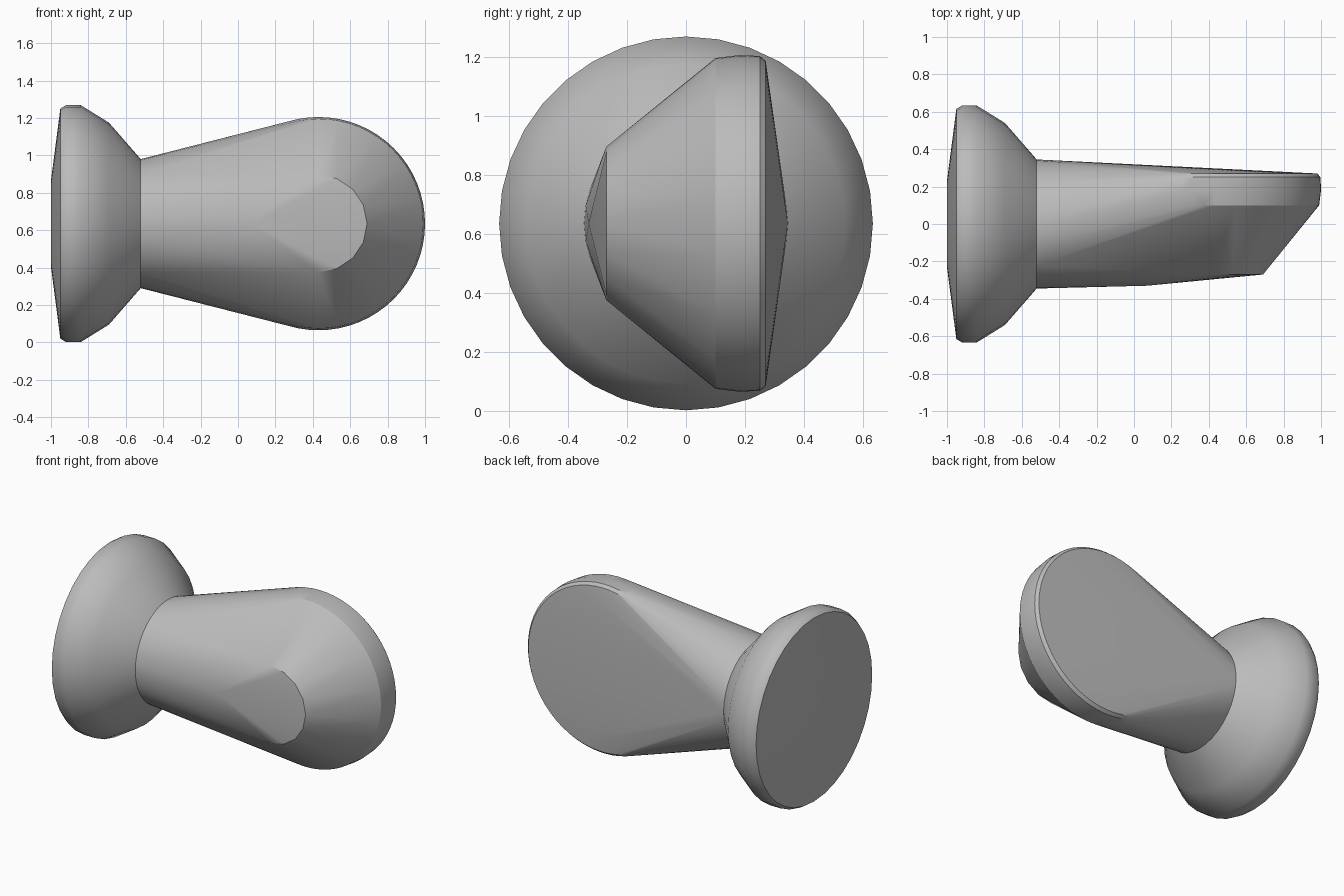
import bpy, bmesh
from math import sin, cos, pi, radians

cube = bpy.data.objects.get("Cube")
if cube:
    bpy.data.objects.remove(cube, do_unlink=True)

AXIS_Z = 0.635   # height of the shared centre line
DISC_X = 0.43    # centre of the rounded grip end
NECK_X = -0.52   # where the arm meets the base

grey = bpy.data.materials.new("plain_grey")
grey.use_nodes = True
grey.diffuse_color = (0.5, 0.5, 0.5, 1)
grey.node_tree.nodes["Principled BSDF"].inputs["Base Color"].default_value = (0.5, 0.5, 0.5, 1)


def ring_x(bm, x, r, n):
    """Ring of vertices around the x axis."""
    return [bm.verts.new((x, r * cos(2 * pi * i / n), AXIS_Z + r * sin(2 * pi * i / n)))
            for i in range(n)]


def ring_y(bm, y, r, n):
    """Ring of vertices around the y axis, at the grip end."""
    return [bm.verts.new((DISC_X + r * cos(2 * pi * i / n), y, AXIS_Z + r * sin(2 * pi * i / n)))
            for i in range(n)]


def finish(bm, name, angle):
    bmesh.ops.recalc_face_normals(bm, faces=bm.faces)
    mesh = bpy.data.meshes.new(name)
    bm.to_mesh(mesh)
    bm.free()
    mesh.materials.append(grey)
    obj = bpy.data.objects.new(name, mesh)
    bpy.context.collection.objects.link(obj)
    bpy.ops.object.select_all(action='DESELECT')
    obj.select_set(True)
    bpy.context.view_layer.objects.active = obj
    bpy.ops.object.shade_smooth_by_angle(angle=radians(angle))
    return obj


# Flared round base, turned around the x axis
bm = bmesh.new()
profile = [(-1.0, 0.23), (-0.95, 0.615), (-0.92, 0.633), (-0.84, 0.633),
           (-0.69, 0.54), (NECK_X, 0.345)]
rings = [ring_x(bm, x, r, 36) for x, r in profile]
for a, b in zip(rings, rings[1:]):
    for i in range(len(a)):
        j = (i + 1) % len(a)
        bm.faces.new((a[i], a[j], b[j], b[i]))
bm.faces.new(rings[0])
bm.faces.new(rings[-1])
finish(bm, "flared_base", 35)

# Tapered arm: skin stretched over the round neck and the wide, bevelled grip end
bm = bmesh.new()
ring_x(bm, NECK_X, 0.345, 36)
ring_y(bm, -0.27, 0.26, 16)
for y, r in [(0.10, 0.56), (0.18, 0.57), (0.25, 0.567), (0.27, 0.55)]:
    ring_y(bm, y, r, 64)
bm.verts.new((0.07, -0.33, AXIS_Z))   # slight swell along the front
hull = bmesh.ops.convex_hull(bm, input=bm.verts)
loose = {v for v in hull["geom_interior"] + hull["geom_unused"]
         if isinstance(v, bmesh.types.BMVert)}
bmesh.ops.delete(bm, geom=list(loose), context='VERTS')
finish(bm, "tapered_arm", 30)
